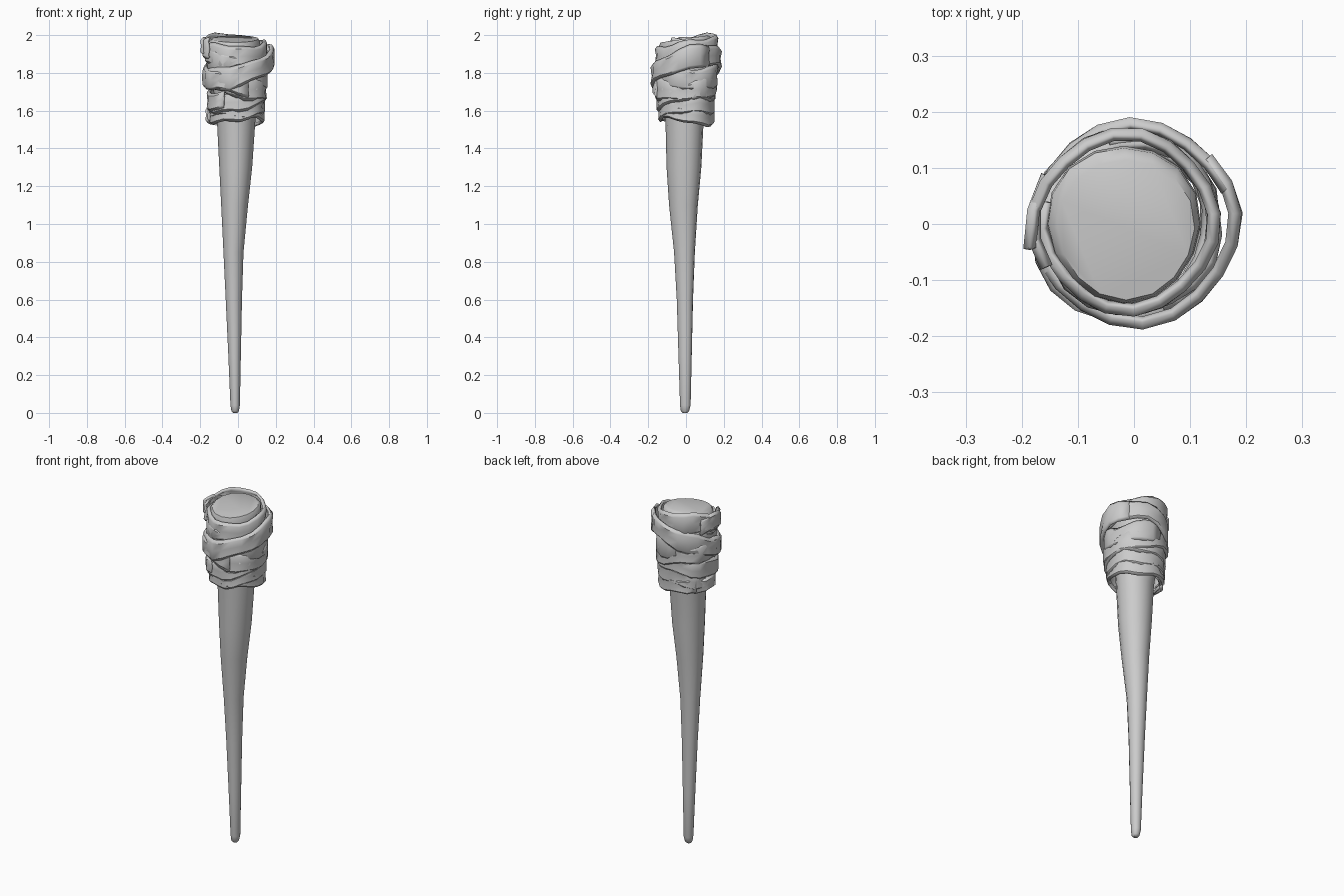
import bpy, bmesh
from math import sin, cos, pi, radians

cube = bpy.data.objects.get("Cube")
if cube:
    bpy.data.objects.remove(cube)

grey = bpy.data.materials.new("plain_grey")
grey.use_nodes = True
COLOR = (0.6, 0.6, 0.6, 1)
grey.diffuse_color = COLOR
grey.node_tree.nodes["Principled BSDF"].inputs["Base Color"].default_value = COLOR


def loft(name, rings, closed, angle):
    """Skin a list of point rings; closed rings are capped at both ends."""
    bm = bmesh.new()
    rows = [[bm.verts.new(p) for p in ring] for ring in rings]
    n = len(rows[0])
    for a, b in zip(rows, rows[1:]):
        for i in range(n if closed else n - 1):
            j = (i + 1) % n
            bm.faces.new((a[i], a[j], b[j], b[i]))
    if closed:
        bm.faces.new(rows[0][::-1])
        bm.faces.new(rows[-1])
    bmesh.ops.recalc_face_normals(bm, faces=bm.faces)
    mesh = bpy.data.meshes.new(name)
    bm.to_mesh(mesh)
    bm.free()
    mesh.materials.append(grey)
    for f in mesh.polygons:
        f.use_smooth = True
    mesh.set_sharp_from_angle(angle=radians(angle))
    obj = bpy.data.objects.new(name, mesh)
    bpy.context.collection.objects.link(obj)
    return obj


# Tapered, slightly bent handle: z, centre x, centre y, half width x, half width y
HANDLE = [
    (0.0, -0.015, -0.005, 0.012, 0.012), (0.01, -0.015, -0.005, 0.02, 0.022),
    (0.04, -0.015, -0.003, 0.025, 0.028), (0.3, -0.018, -0.004, 0.033, 0.035),
    (0.6, -0.022, -0.005, 0.043, 0.043), (0.85, -0.024, -0.007, 0.053, 0.055),
    (1.1, -0.018, -0.012, 0.071, 0.076), (1.3, -0.012, -0.009, 0.087, 0.092),
    (1.52, -0.01, -0.006, 0.1, 0.1), (1.75, -0.014, 0.0, 0.12, 0.125),
    (1.93, -0.018, 0.0, 0.137, 0.142), (1.965, -0.018, 0.0, 0.135, 0.138),
    (1.98, -0.014, -0.008, 0.122, 0.125),
]
SIDES = 16
rings = []
for z, cx, cy, rx, ry in HANDLE:
    ring = []
    for i in range(SIDES):
        t = 2 * pi * i / SIDES
        wob = 1 + 0.02 * sin(3 * t)
        lean = 0.15 * ry * sin(t) if z > 1.9 else 0   # sloping top
        ring.append((cx + rx * wob * cos(t), cy + ry * wob * sin(t), z + lean))
    rings.append(ring)
loft("handle", rings, True, 50)


def wrap(name, z, width, radius, cx, cy, tilt, high, start, turns=1.12, climb=0.03, grow=0.012):
    """Creased cloth strip wound around the head; 'high' is where it rises most."""
    steps = int(20 * turns)
    rings = []
    for i in range(steps + 1):
        u = i / steps
        t = radians(start) + 2 * pi * turns * u
        mid = z + tilt * cos(t - radians(high)) + climb * (u - 0.5) + 0.006 * sin(5 * t + start)
        r = radius + grow * (u - 0.5) + 0.004 * sin(4 * t + start)
        half = width * (0.5 + 0.06 * sin(3 * t + start))
        ring = []
        for k, bulge in ((-1, -0.008), (-0.75, 0.003), (0, 0.0), (0.7, 0.003), (1, -0.009)):
            rr = r + bulge + (0.005 * sin(6 * t + start) if k == 0 else 0)
            ring.append((cx + rr * cos(t), cy + rr * sin(t), mid + k * half))
        rings.append(ring)
    obj = loft(name, rings, False, 40)
    solid = obj.modifiers.new("thickness", "SOLIDIFY")
    solid.thickness = 0.014
    solid.offset = -1
    return obj


# Head wrapping, from the top down
wrap("top_wrap", 1.915, 0.115, 0.163, -0.014, 0.0, 0.025, 110, 165, grow=0.018)
wrap("wide_wrap", 1.83, 0.115, 0.183, 0.001, 0.002, 0.065, 45, 20, turns=1.06, climb=0.0, grow=0.004)
wrap("inner_wrap", 1.815, 0.12, 0.160, -0.008, 0.0, 0.05, 200, 60, climb=0.0)
wrap("middle_wrap", 1.74, 0.11, 0.168, -0.012, -0.004, 0.03, 170, 250, climb=0.02)
wrap("lower_wrap", 1.675, 0.1, 0.158, -0.004, -0.002, 0.035, 35, 200, climb=0.02)
wrap("bottom_wrap", 1.61, 0.1, 0.149, -0.006, 0.0, 0.025, 20, 150, climb=0.02)
wrap("bottom_cross_wrap", 1.59, 0.09, 0.146, -0.008, 0.0, 0.025, 250, 100, climb=0.0)

# Loose strip ends
wrap("top_loose_end", 1.935, 0.09, 0.185, -0.008, 0.0, 0.0, 0, 150, turns=0.12, climb=0.02)
wrap("bottom_loose_end", 1.57, 0.085, 0.155, -0.008, 0.0, 0.0, 0, 140, turns=0.14, climb=0.02)
